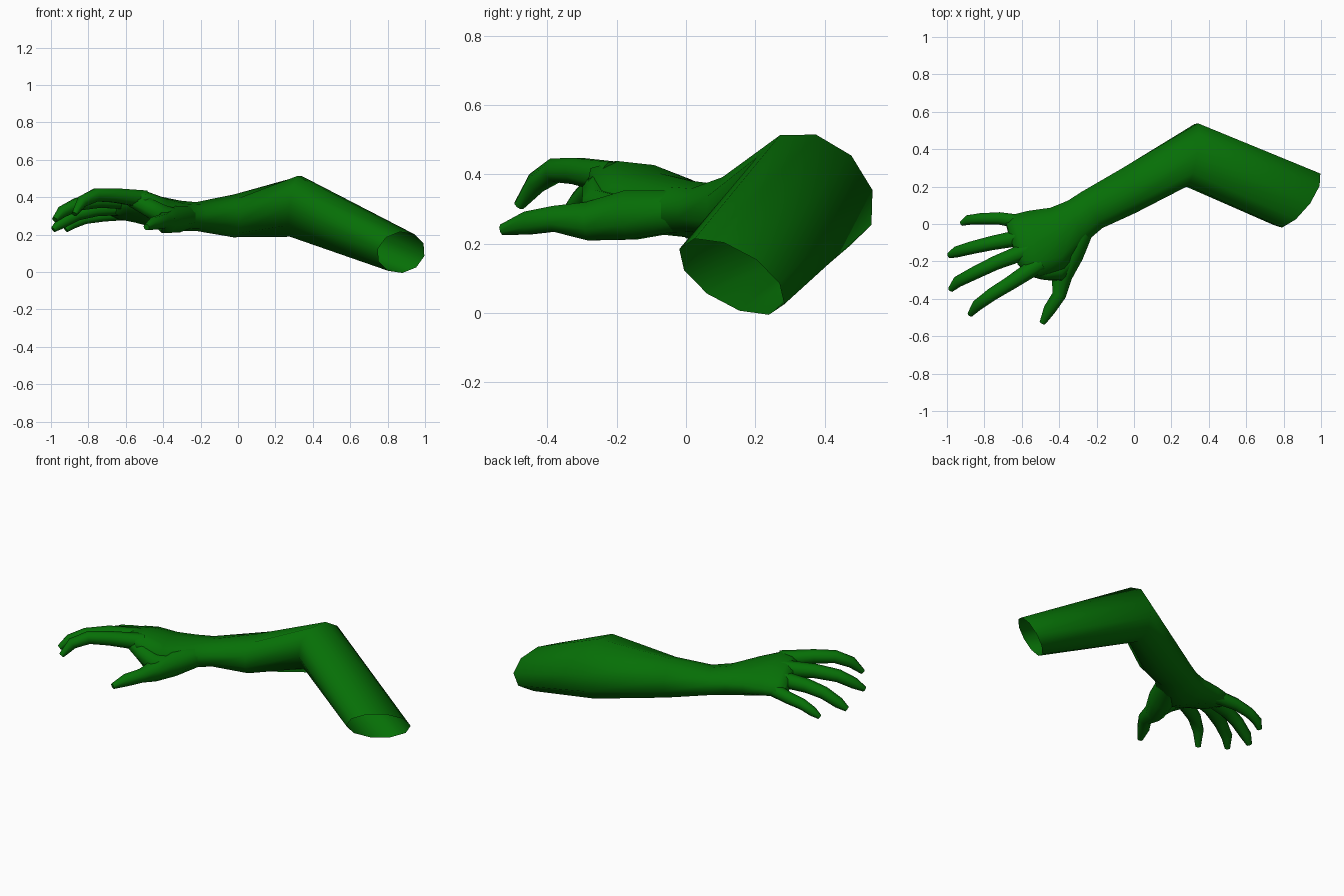
import bpy, bmesh, math
from mathutils import Vector

cube = bpy.data.objects.get("Cube")
if cube:
    bpy.data.objects.remove(cube)

GREEN = (0.002, 0.16, 0.002, 1)
green = bpy.data.materials.new("green skin")
green.use_nodes = True
green.diffuse_color = GREEN
green.node_tree.nodes["Principled BSDF"].inputs["Base Color"].default_value = GREEN


def loft(name, rings, sides, start_cap=False):
    """Skin a list of rings, each (centre, half axis a, half axis b); cap the far end."""
    bm = bmesh.new()
    loops = []
    for c, a, b in rings:
        loop = []
        for i in range(sides):
            t = math.tau * (i + 0.5) / sides
            loop.append(bm.verts.new(Vector(c) + Vector(a) * math.cos(t) + Vector(b) * math.sin(t)))
        loops.append(loop)
    for p, q in zip(loops, loops[1:]):
        for i in range(sides):
            j = (i + 1) % sides
            bm.faces.new((p[i], p[j], q[j], q[i]))
    bm.faces.new(loops[-1])
    if start_cap:
        bm.faces.new(loops[0])
    bmesh.ops.recalc_face_normals(bm, faces=bm.faces)
    mesh = bpy.data.meshes.new(name)
    bm.to_mesh(mesh)
    bm.free()
    mesh.materials.append(green)
    ob = bpy.data.objects.new(name, mesh)
    bpy.context.collection.objects.link(ob)
    bpy.ops.object.select_all(action='DESELECT')
    ob.select_set(True)
    bpy.context.view_layer.objects.active = ob
    bpy.ops.object.shade_smooth_by_angle(angle=math.radians(65))


def finger(name, path, radii):
    """Bent tapering tube through the joints."""
    pts = [Vector(p) for p in path]
    rings = []
    for i, p in enumerate(pts):
        way = (pts[min(i + 1, len(pts) - 1)] - pts[max(i - 1, 0)]).normalized()
        side = way.cross(Vector((0, 0, 1))).normalized()
        rings.append((p, side * radii[i], side.cross(way) * radii[i]))
    loft(name, rings, 8, start_cap=True)


# Upper arm (open at the shoulder), elbow, forearm, wrist and palm
loft("arm_and_palm", [
    ((0.872, 0.132, 0.105), (0.108, 0.152, -0.052), (0.07, -0.022, 0.098)),
    ((0.308, 0.37, 0.352), (0.027, 0.175, -0.05), (0.03, 0.005, 0.163)),
    ((-0.025, 0.18, 0.3), (-0.035, 0.127, 0), (0, 0, 0.114)),
    ((-0.225, 0.075, 0.297), (-0.058, 0.102, 0), (0, 0, 0.077)),
    ((-0.31, 0.01, 0.3), (-0.047, 0.12, 0.003), (0, 0, 0.082)),
    ((-0.41, -0.075, 0.315), (-0.04, 0.17, -0.01), (0, 0, 0.088)),
    ((-0.53, -0.107, 0.352), (-0.035, 0.182, -0.045), (0, 0.015, 0.075)),
    ((-0.61, -0.11, 0.355), (-0.045, 0.162, -0.045), (0, 0.015, 0.058)),
    ((-0.655, -0.1, 0.35), (-0.035, 0.12, -0.035), (0, 0.01, 0.036)),
], 10)

# Four curled fingers
taper = (0.05, 0.041, 0.037, 0.032, 0.016)
finger("little_finger", [(-0.54, 0, 0.322), (-0.72, 0.03, 0.303), (-0.82, 0.028, 0.286),
                         (-0.885, 0.022, 0.257), (-0.92, 0.003, 0.225)], [r * 0.87 for r in taper])
finger("ring_finger", [(-0.54, -0.06, 0.355), (-0.76, -0.102, 0.336), (-0.86, -0.125, 0.31),
                       (-0.945, -0.148, 0.262), (-0.988, -0.168, 0.227)], taper)
finger("middle_finger", [(-0.54, -0.13, 0.378), (-0.74, -0.208, 0.382), (-0.86, -0.266, 0.362),
                         (-0.94, -0.307, 0.322), (-0.98, -0.35, 0.28)], taper)
finger("index_finger", [(-0.5, -0.21, 0.39), (-0.66, -0.315, 0.41), (-0.76, -0.377, 0.412),
                        (-0.835, -0.432, 0.376), (-0.875, -0.482, 0.31)], taper)

# Thumb growing out of the wrist, and the web that joins it to the index finger
finger("thumb", [(-0.25, 0.02, 0.298), (-0.34, -0.16, 0.283), (-0.387, -0.28, 0.265),
                 (-0.4, -0.38, 0.272), (-0.45, -0.455, 0.26), (-0.49, -0.53, 0.24)],
       (0.06, 0.077, 0.06, 0.04, 0.036, 0.017))
finger("thumb_web", [(-0.35, -0.19, 0.285), (-0.415, -0.253, 0.305), (-0.48, -0.25, 0.348),
                     (-0.57, -0.24, 0.385)], (0.06, 0.06, 0.052, 0.038))
